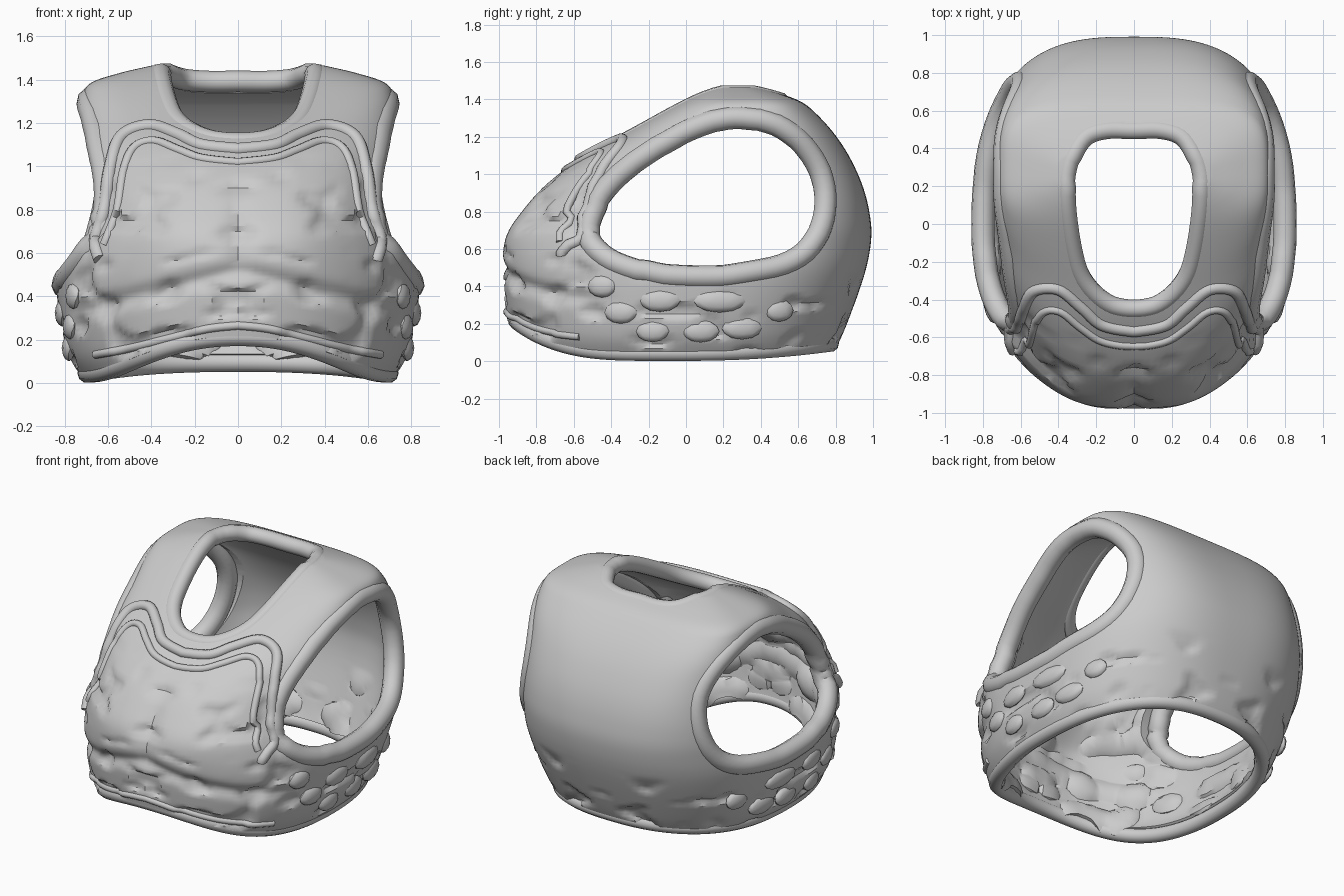
import bpy, bmesh, math
from mathutils import Vector, noise
from mathutils.bvhtree import BVHTree

cube = bpy.data.objects.get("Cube")
if cube:
    bpy.data.objects.remove(cube)

metal = bpy.data.materials.new("plain_grey")
metal.use_nodes = True
GREY = (0.6, 0.6, 0.6, 1)
metal.diffuse_color = GREY
metal.node_tree.nodes["Principled BSDF"].inputs["Base Color"].default_value = GREY


def spline(pts, steps, closed=False):
    """Catmull-Rom samples through tuples of any length."""
    n, out = len(pts), []
    get = (lambda i: pts[i % n]) if closed else (lambda i: pts[min(max(i, 0), n - 1)])
    for i in range(n if closed else n - 1):
        for s in range(steps):
            t = s / steps
            out.append(tuple(
                b + t * (c - a) / 2 + t * t * (a - 2.5 * b + 2 * c - d / 2)
                + t ** 3 * (1.5 * (b - c) + (d - a) / 2)
                for a, b, c, d in zip(get(i - 1), get(i), get(i + 1), get(i + 2))))
    return out if closed else out + [tuple(pts[-1])]


def mirrored(half):
    """Mirror a half outline that starts and ends on x = 0."""
    return half + [(-x, y) for x, y in reversed(half[1:-1])]


def finish(ob, angle=40):
    ob.data.materials.clear()
    ob.data.materials.append(metal)
    bpy.ops.object.select_all(action="DESELECT")
    ob.select_set(True)
    bpy.context.view_layer.objects.active = ob
    bpy.ops.object.shade_smooth_by_angle(angle=math.radians(angle))


def mesh_object(name, bm):
    bmesh.ops.recalc_face_normals(bm, faces=bm.faces)
    me = bpy.data.meshes.new(name)
    bm.to_mesh(me)
    bm.free()
    ob = bpy.data.objects.new(name, me)
    bpy.context.collection.objects.link(ob)
    return ob


def tube(name, pts, radius, closed=True):
    cu = bpy.data.curves.new(name, "CURVE")
    cu.dimensions = "3D"
    cu.bevel_depth, cu.bevel_resolution, cu.use_fill_caps = radius, 3, True
    sp = cu.splines.new("POLY")
    sp.points.add(len(pts) - 1)
    for p, co in zip(sp.points, pts):
        p.co = (*co, 1)
    sp.use_cyclic_u = closed
    ob = bpy.data.objects.new(name, cu)
    bpy.context.collection.objects.link(ob)
    bpy.ops.object.select_all(action="DESELECT")
    ob.select_set(True)
    bpy.context.view_layer.objects.active = ob
    bpy.ops.object.convert(target="MESH")
    finish(bpy.context.object)


# Horizontal sections: height, half width, front y, back y, front and back squareness
SECTIONS = spline([
    (0.0, 0.70, -0.86, 0.76, 2.2, 2.4), (0.15, 0.79, -0.94, 0.84, 2.2, 2.4),
    (0.45, 0.84, -0.98, 0.95, 2.2, 2.6), (0.65, 0.82, -0.96, 0.99, 2.2, 2.8),
    (0.8, 0.79, -0.87, 0.98, 2.2, 3.0), (0.95, 0.76, -0.74, 0.94, 2.4, 3.2),
    (1.1, 0.74, -0.54, 0.87, 2.8, 3.4), (1.22, 0.73, -0.33, 0.79, 3.0, 3.6),
    (1.32, 0.72, -0.15, 0.70, 3.2, 3.6), (1.385, 0.68, -0.03, 0.62, 3.2, 3.6),
    (1.43, 0.55, 0.06, 0.51, 3.2, 3.4), (1.465, 0.40, 0.14, 0.40, 3.0, 3.0)], 6)


def section(z):
    for a, b in zip(SECTIONS, SECTIONS[1:]):
        if z <= b[0]:
            t = (z - a[0]) / (b[0] - a[0])
            return [p + t * (q - p) for p, q in zip(a, b)]
    return SECTIONS[-1]


def bump(x, z, cx, cz, r):
    return math.exp(-((x - cx) ** 2 + (z - cz) ** 2) / (r * r))


def relief(p):
    """Hammered dents and muscle shapes on the chest and lower band."""
    x, y, z = p
    chest = max(0, min(1, (-y - 0.35) * 4)) * max(0, min(1, (1.08 - z) * 8))
    band = max(0, min(1, (0.48 - z) * 8))
    n = noise.noise(Vector((abs(x) * 6, y * 6, z * 9)))
    d = -0.045 * max(chest, band) * min(0.6, max(0, n - 0.15) * 3)
    if y < -0.3:
        d += 0.03 * bump(abs(x), z, 0.28, 0.74, 0.2)
        d -= 0.03 * bump(x, z, 0, 0.7, 0.16) * math.exp(-(x / 0.04) ** 2)
        d -= 0.025 * math.exp(-((z - 0.52 + 0.25 * abs(x)) / 0.04) ** 2) * chest
    return d


def surface(theta, z0, carve=True):
    c, s = math.cos(theta), math.sin(theta)
    low = 0.045 + (0.17 * abs(s) ** 4 if s < 0 else 0.05 * s * s)
    z = z0 + low * max(0, 1 - z0 / 0.6)
    z, w, yf, yb, nf, nb = section(z)
    mid, n = (yf + yb) / 2, (nf if s < 0 else nb)
    x = w * math.copysign(abs(c) ** (2 / n), c)
    y = mid + (yb - yf) / 2 * math.copysign(abs(s) ** (2 / n), s)
    p = Vector((x, y, z))
    if carve:
        p += Vector((x, y, 0)).normalized() * relief(p)
    return p


# Outer sheet of the body
AROUND = 160
angles = [math.tau * i / AROUND for i in range(AROUND)]
heights = [i * 0.025 for i in range(54)] + [r[0] for r in SECTIONS if r[0] > 1.34]
bm = bmesh.new()
rings = [[bm.verts.new(surface(a, z)) for a in angles] for z in heights]
for lo, hi in zip(rings, rings[1:]):
    for i in range(AROUND):
        j = (i + 1) % AROUND
        bm.faces.new((lo[i], lo[j], hi[j], hi[i]))
bm.faces.new(rings[-1])
bmesh.ops.recalc_face_normals(bm, faces=bm.faces)
skin = BVHTree.FromBMesh(bm)
body = mesh_object("body_shell", bm)


def on_skin(origin, direction, inset):
    hit, normal, _, _ = skin.ray_cast(Vector(origin), Vector(direction))
    if normal.dot(Vector(direction)) > 0:
        normal = -normal
    return hit - normal * inset


def prism(name, pts, lift, depth):
    bm = bmesh.new()
    face = bm.faces.new([bm.verts.new(lift(p)) for p in pts])
    new = bmesh.ops.extrude_face_region(bm, geom=[face])["geom"]
    bmesh.ops.translate(bm, vec=depth, verts=[v for v in new if isinstance(v, bmesh.types.BMVert)])
    ob = mesh_object(name, bm)
    ob.hide_render = True
    return ob


# Outlines of the openings
arm = spline([(-0.55, 0.70), (-0.49, 0.88), (-0.33, 1.05), (-0.12, 1.19), (0.1, 1.28),
              (0.3, 1.31), (0.53, 1.25), (0.7, 1.1), (0.77, 0.9), (0.73, 0.68), (0.58, 0.53),
              (0.3, 0.465), (0.05, 0.45), (-0.22, 0.475), (-0.44, 0.56)], 5, True)
neck = spline(mirrored([(0, -0.47), (0.14, -0.44), (0.26, -0.33), (0.32, -0.18), (0.36, 0.1),
                        (0.35, 0.3), (0.27, 0.46), (0.15, 0.51), (0, 0.51)]), 5, True)

# Thicken the body and cut the arm and neck openings
cutters = [prism("arm_cutter", arm, lambda p: (-1.5, *p), (3, 0, 0)),
           prism("neck_cutter", neck, lambda p: (*p, 0.96), (0, 0, 1))]
bpy.context.view_layer.objects.active = body
mod = body.modifiers.new("thickness", "SOLIDIFY")
mod.thickness, mod.offset = 0.085, -1
bpy.ops.object.modifier_apply(modifier=mod.name)
for cutter in cutters:
    mod = body.modifiers.new("opening", "BOOLEAN")
    mod.operation, mod.object, mod.solver = "DIFFERENCE", cutter, "EXACT"
    bpy.ops.object.modifier_apply(modifier=mod.name)
    bpy.data.objects.remove(cutter)
finish(body, 35)

# Rolled rims
for side, label in ((1, "left"), (-1, "right")):
    tube(label + "_arm_rim", [on_skin((side * 2, y, z), (-side, 0, 0), 0.04) for y, z in arm], 0.062)
tube("neck_rim", [on_skin((x, y, 2), (0, 0, -1), 0.04) for x, y in neck], 0.05)
hem = [surface(a, 0, False) for a in angles]
tube("bottom_rim", [Vector((p.x * 0.95, p.y * 0.95, p.z)) for p in hem], 0.045)


# Raised piping over the breast and along the belly
def piping(name, half, radius):
    pts = spline(half, 6)
    pts = pts + [(-x, z) for x, z in reversed(pts[:-1])]
    tube(name, [on_skin((x, -2, z), (0, 1, 0), 0.004) for x, z in pts], radius, False)


piping("outer_breast_piping", [(0.64, 0.57), (0.66, 0.66), (0.62, 0.8), (0.59, 1.0), (0.54, 1.14),
                               (0.41, 1.19), (0.28, 1.15), (0.17, 1.1), (0, 1.08)], 0.032)
piping("inner_breast_piping", [(0.62, 0.64), (0.56, 0.8), (0.53, 0.98), (0.48, 1.09),
                               (0.39, 1.12), (0.28, 1.08), (0.17, 1.04), (0, 1.02)], 0.022)
piping("belly_piping", [(0.66, 0.13), (0.5, 0.16), (0.3, 0.21), (0.14, 0.25), (0, 0.265)], 0.02)


# Flat pebbles on the sides of the lower band
PEBBLES = [(-0.14, 0.32, 0.11), (0.18, 0.32, 0.14), (0.3, 0.175, 0.11), (0.08, 0.16, 0.1),
           (-0.35, 0.26, 0.09), (-0.45, 0.4, 0.08), (-0.18, 0.16, 0.09), (0.5, 0.27, 0.08)]
for side, label in ((1, "left"), (-1, "right")):
    for k, (y, z, r) in enumerate(PEBBLES):
        at = on_skin((side * 2, y, z), (-side, 0, 0), 0.005)
        bm = bmesh.new()
        bmesh.ops.create_icosphere(bm, subdivisions=2, radius=1)
        for v in bm.verts:
            v.co = Vector((v.co.x * 0.03, v.co.y * r, v.co.z * 0.06))
        ob = mesh_object(f"{label}_pebble_{k + 1}", bm)
        ob.location = at
        ob.rotation_euler.z = -side * y * 0.5 if y > 0 else -side * y * 0.8
        if side > 0:
            ob.rotation_euler.z = abs(y) * 0.6 * (1 if y > 0 else -1)
        else:
            ob.rotation_euler.z = abs(y) * 0.6 * (-1 if y > 0 else 1)
        finish(ob)
